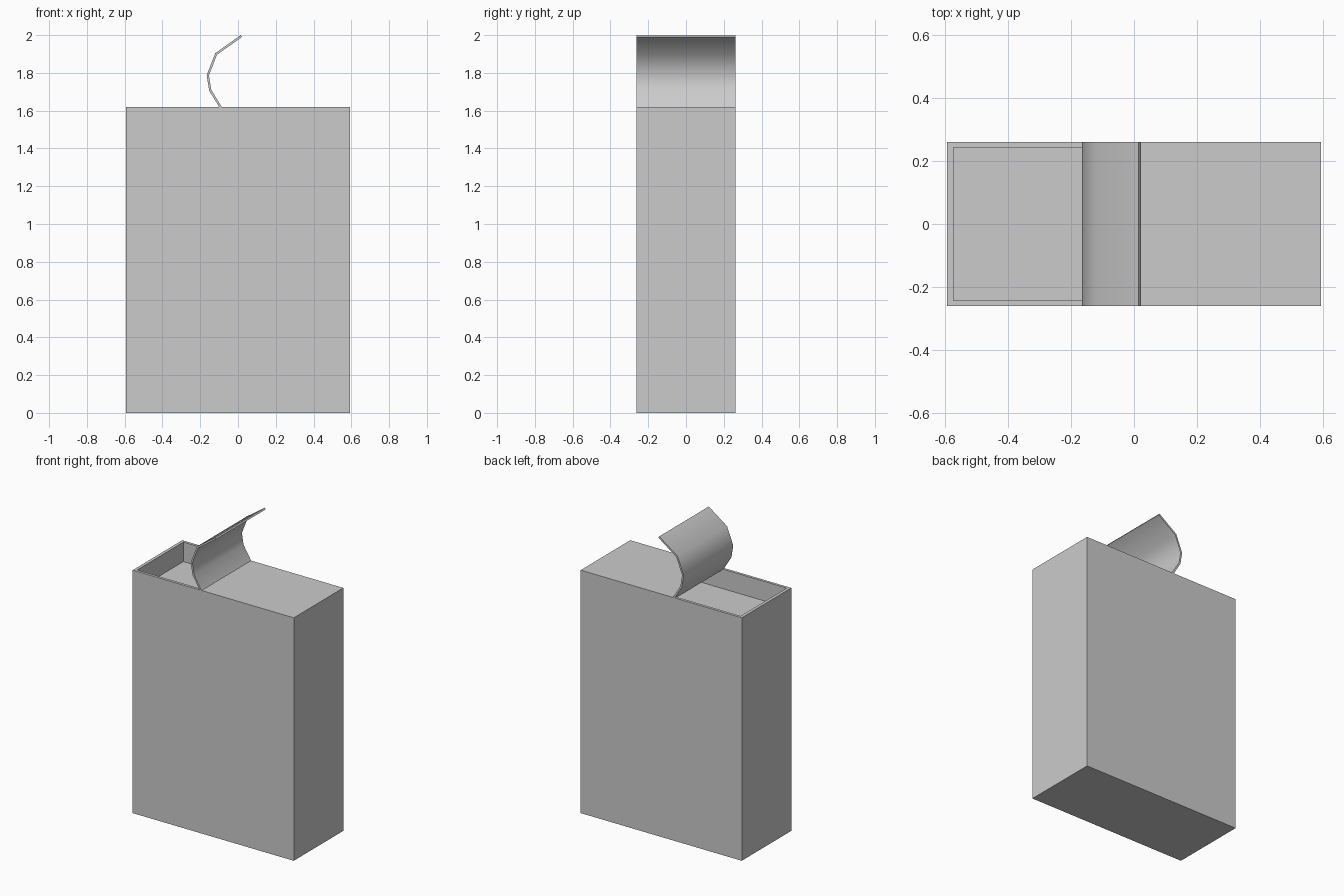
import bpy, bmesh, math
from mathutils import Vector

if "Cube" in bpy.data.objects:
    bpy.data.objects.remove(bpy.data.objects["Cube"], do_unlink=True)

HALF_X, HALF_Y, TOP = 0.594, 0.261, 1.62
WALL, SHEET = 0.021, 0.012
FOLD_X, FLOOR_Z = -0.09, 1.49

grey = bpy.data.materials.new("plain_grey")
grey.use_nodes = True
colour = (0.6, 0.6, 0.6, 1)
grey.diffuse_color = colour
grey.node_tree.nodes["Principled BSDF"].inputs["Base Color"].default_value = colour


def prism(name, profile, half_y):
    """Extrude a closed (x, z) outline from -half_y to half_y."""
    bm = bmesh.new()
    face = bm.faces.new([bm.verts.new((x, -half_y, z)) for x, z in profile])
    new = bmesh.ops.extrude_face_region(bm, geom=[face])["geom"]
    bmesh.ops.translate(bm, vec=(0, 2 * half_y, 0),
                        verts=[v for v in new if isinstance(v, bmesh.types.BMVert)])
    bmesh.ops.recalc_face_normals(bm, faces=bm.faces)
    mesh = bpy.data.meshes.new(name)
    bm.to_mesh(mesh)
    bm.free()
    mesh.materials.append(grey)
    obj = bpy.data.objects.new(name, mesh)
    bpy.context.collection.objects.link(obj)
    return obj


def activate(obj):
    bpy.ops.object.select_all(action='DESELECT')
    obj.select_set(True)
    bpy.context.view_layer.objects.active = obj


# Box body
body = prism("box_body", [(-HALF_X, 0), (HALF_X, 0), (HALF_X, TOP), (-HALF_X, TOP)], HALF_Y)

# Hollow under the lid, open at the top on one side of the fold
inner = HALF_X - WALL
cutter = prism("hollow_cutter", [
    (-inner, FLOOR_Z), (inner, FLOOR_Z), (inner, TOP - SHEET),
    (FOLD_X, TOP - SHEET), (FOLD_X, TOP + 0.1), (-inner, TOP + 0.1)], HALF_Y - 0.018)
cutter.hide_render = True
cut = body.modifiers.new("hollow", 'BOOLEAN')
cut.operation = 'DIFFERENCE'
cut.solver = 'EXACT'
cut.object = cutter
activate(body)
bpy.ops.object.modifier_apply(modifier=cut.name)
bpy.data.objects.remove(cutter, do_unlink=True)

# Curled-back flap: a thin sheet offset to both sides of its path
path = [Vector(p) for p in [(FOLD_X, 1.615), (-0.147, 1.708), (-0.16, 1.787),
                            (-0.116, 1.9), (0.018, 1.995)]]
left, right = [], []
for i, p in enumerate(path):
    along = (path[min(i + 1, len(path) - 1)] - path[max(i - 1, 0)]).normalized()
    side = Vector((-along.y, along.x)) * SHEET / 2
    left.append(p + side)
    right.append(p - side)
flap = prism("curled_flap", left + right[::-1], HALF_Y)
activate(flap)
bpy.ops.object.shade_smooth_by_angle(angle=math.radians(45))
